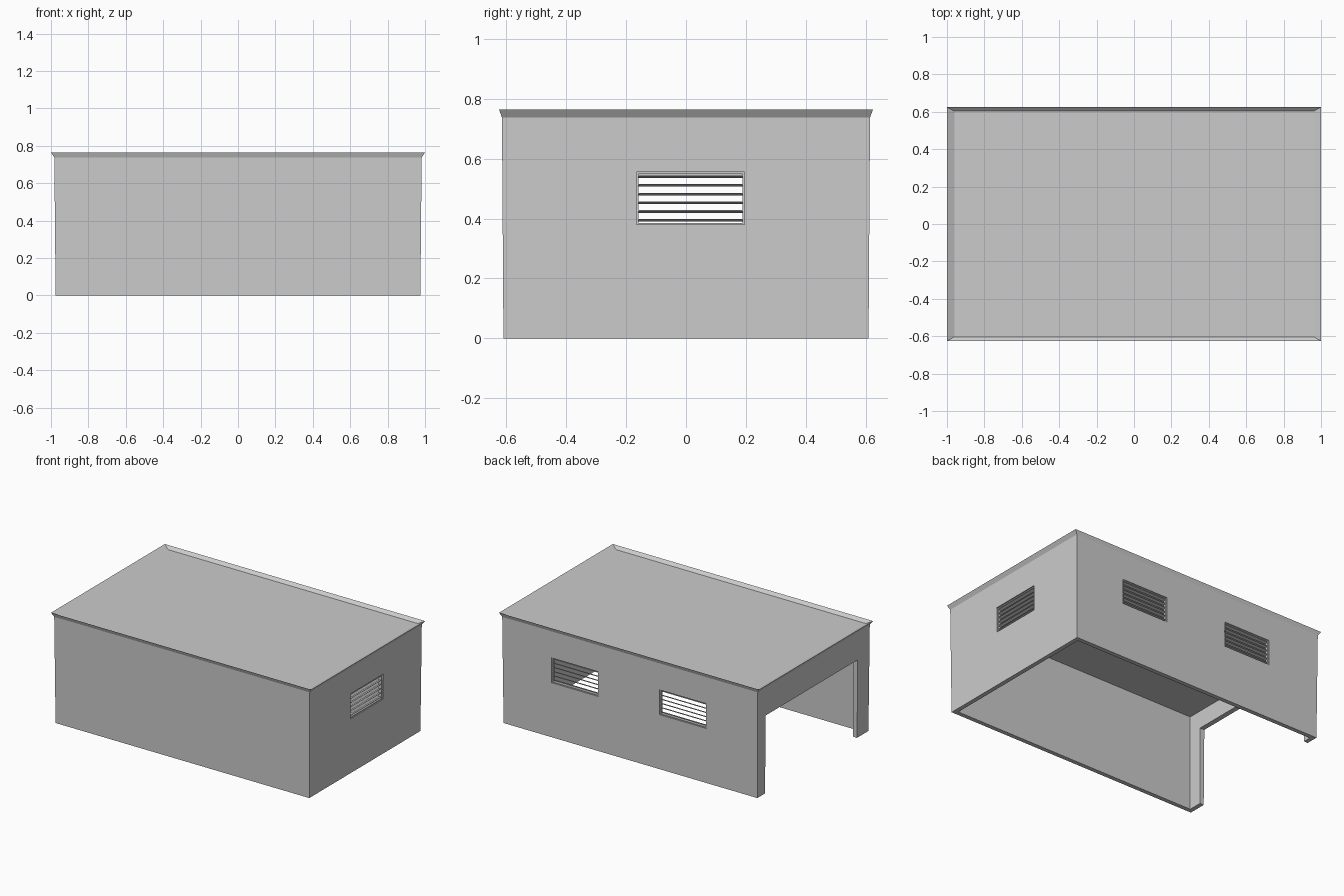
import bpy, bmesh
from mathutils import Matrix

if "Cube" in bpy.data.objects:
    bpy.data.objects.remove(bpy.data.objects["Cube"])


def box(name, size, loc, tilt=0.0, axis='X'):
    bm = bmesh.new()
    bmesh.ops.create_cube(bm, size=1.0)
    bmesh.ops.scale(bm, vec=size, verts=bm.verts)
    bm.transform(Matrix.Translation(loc) @ Matrix.Rotation(tilt, 4, axis))
    me = bpy.data.meshes.new(name)
    bm.to_mesh(me)
    bm.free()
    ob = bpy.data.objects.new(name, me)
    bpy.context.collection.objects.link(ob)
    return ob


# Hollow shell: stacked rectangles from the ceiling, down the walls, up to the flared roof rim
rings = [(0.945, 0.58, 0.665), (0.945, 0.58, 0.0), (0.975, 0.61, 0.0),
         (0.982, 0.615, 0.738), (1.0, 0.625, 0.765), (0.96, 0.603, 0.745)]
bm = bmesh.new()
loops = [[bm.verts.new((sx * x, sy * y, z))
          for sx, sy in ((-1, -1), (1, -1), (1, 1), (-1, 1))] for x, y, z in rings]
for a, b in zip(loops, loops[1:]):
    for i in range(4):
        j = (i + 1) % 4
        bm.faces.new((a[i], a[j], b[j], b[i]))
bm.faces.new(loops[0])
bm.faces.new(loops[-1])
bmesh.ops.recalc_face_normals(bm, faces=bm.faces)
me = bpy.data.meshes.new("garage_shell")
bm.to_mesh(me)
bm.free()
shell = bpy.data.objects.new("garage_shell", me)
bpy.context.collection.objects.link(shell)


def cut(size, loc):
    c = box("cutter", size, loc)
    c.hide_render = True
    m = shell.modifiers.new("cut", 'BOOLEAN')
    m.operation = 'DIFFERENCE'
    m.solver = 'EXACT'
    m.object = c
    bpy.context.view_layer.objects.active = shell
    bpy.ops.object.modifier_apply(modifier=m.name)
    bpy.data.objects.remove(c)


# Wide vehicle opening in the left wall
cut((0.2, 1.01, 0.64), (-0.96, 0.02, 0.223))

# Louvred windows: one in the right wall, two in the back wall
W, Z0, Z1 = 0.36, 0.38, 0.555
ZC, H = (Z0 + Z1) / 2, Z1 - Z0


def window(name, x, y, along_x):
    def size(w, d, h):
        return (w, d, h) if along_x else (d, w, h)
    cut(size(W, 0.2, H), (x, y, ZC))
    # thin frame bars around the reveal
    for s in (-1, 1):
        box(name + "_rail", size(W, 0.02, 0.006), (x, y, ZC + s * (H / 2 - 0.003)))
        d = s * (W / 2 - 0.003)
        box(name + "_stile", size(0.006, 0.02, H),
            (x + d, y, ZC) if along_x else (x, y + d, ZC))
    # thin slats sloping slightly down to the inside
    for i in range(6):
        z = Z0 + H * (i + 0.5) / 6
        box(name + "_slat", size(W, 0.022, 0.002), (x, y, z),
            0.3 if along_x else -0.3, 'X' if along_x else 'Y')


window("right_window", 0.962, 0.015, False)
window("back_window_a", 0.425, 0.597, True)
window("back_window_b", -0.405, 0.597, True)
